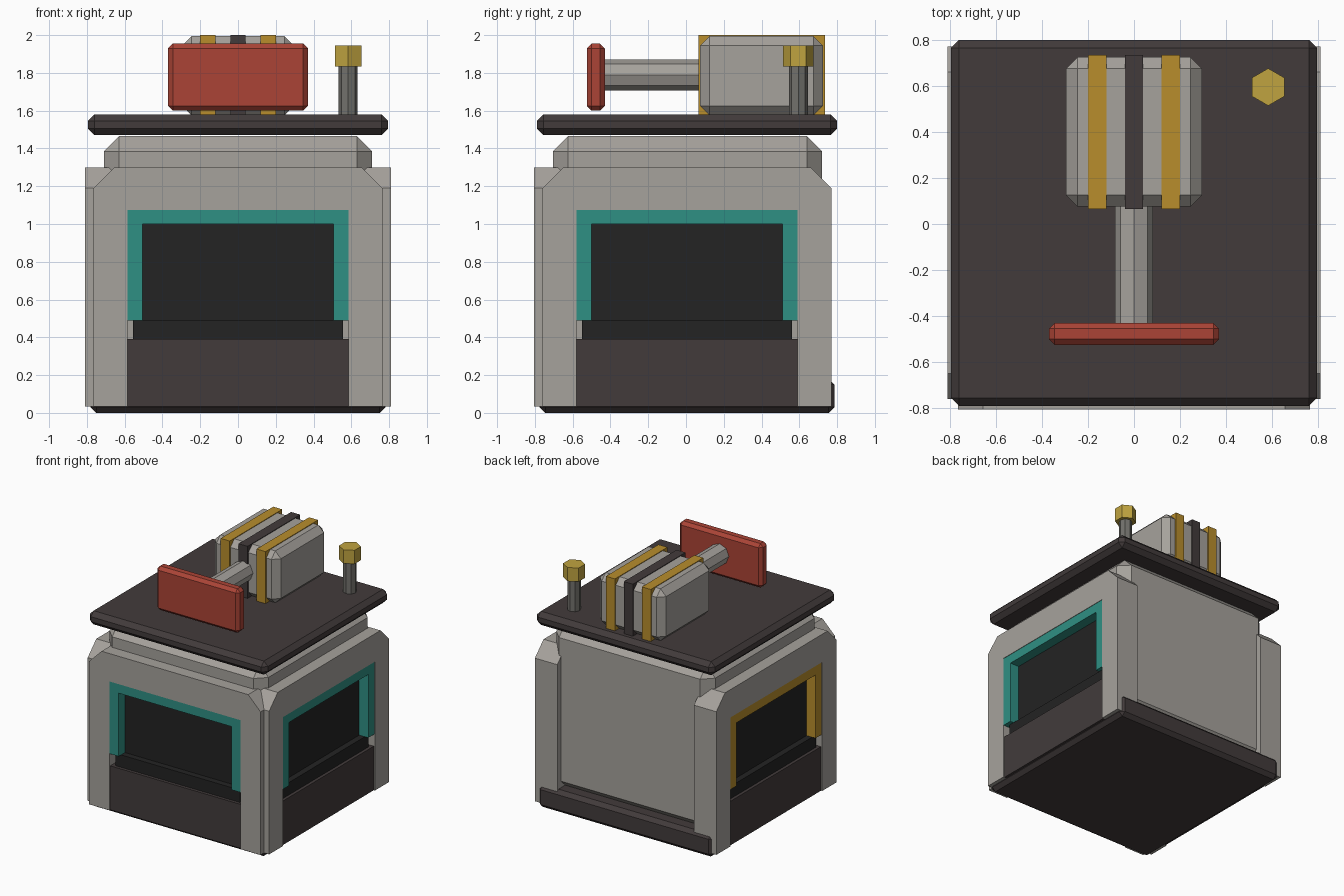
import bpy, bmesh
from math import pi
from mathutils import Matrix, Vector

cube = bpy.data.objects.get("Cube")
if cube:
    bpy.data.objects.remove(cube, do_unlink=True)

YC = 0.005  # shared centre line of the housing


def material(name, code):
    rgb = [int(code[i:i + 2], 16) / 255 for i in (0, 2, 4)]
    col = [c / 12.92 if c < 0.04045 else ((c + 0.055) / 1.055) ** 2.4 for c in rgb] + [1]
    m = bpy.data.materials.new(name)
    m.use_nodes = True
    m.diffuse_color = col
    m.node_tree.nodes["Principled BSDF"].inputs["Base Color"].default_value = col
    return m


GREY = material("warm_grey", "A6A29C")
BROWN = material("dark_brown_grey", "423B3B")
BLACK = material("near_black", "232323")
TEAL = material("teal", "2F9084")
GOLD = material("amber", "B88D2C")
BRASS = material("brass", "C0A440")
RED = material("red", "AB4436")
STEEL = material("dark_steel", "72716C")


def finish(name, bm, mat, turn=0.0):
    bmesh.ops.recalc_face_normals(bm, faces=bm.faces)
    bm.transform(Matrix.Translation((0, YC, 0)) @ Matrix.Rotation(turn, 4, "Z"))
    me = bpy.data.meshes.new(name)
    bm.to_mesh(me)
    bm.free()
    me.materials.append(mat)
    ob = bpy.data.objects.new(name, me)
    bpy.context.collection.objects.link(ob)
    return ob


def box(name, mat, x, y, z, bevel=0.0, turn=0.0):
    """Box between (low, high) pairs, with optional flat chamfers."""
    bm = bmesh.new()
    bmesh.ops.create_cube(bm, size=1)
    for v in bm.verts:
        v.co = Vector([lo + (hi - lo) * (c + 0.5) for (lo, hi), c in zip((x, y, z), v.co)])
    if bevel:
        bmesh.ops.bevel(bm, geom=bm.edges[:], offset=bevel, segments=1, affect="EDGES")
    return finish(name, bm, mat, turn)


def prism(name, mat, sides, radius, start, end, spin=0.0):
    """Regular prism running from start to end."""
    a, b = Vector(start), Vector(end)
    bm = bmesh.new()
    bmesh.ops.create_cone(bm, cap_ends=True, segments=sides, radius1=radius,
                          radius2=radius, depth=(b - a).length)
    aim = (b - a).to_track_quat("Z", "Y").to_matrix().to_4x4()
    bm.transform(Matrix.Translation((a + b) / 2) @ aim @ Matrix.Rotation(spin, 4, "Z"))
    return finish(name, bm, mat)


def arch(name, mat, half_outline, y, turn):
    """Mirrored x-z outline extruded through the y range."""
    bm = bmesh.new()
    outline = half_outline + [(-px, pz) for px, pz in reversed(half_outline)]
    face = bm.faces.new([bm.verts.new((px, y[0], pz)) for px, pz in outline])
    ext = bmesh.ops.extrude_face_region(bm, geom=[face])
    for v in ext["geom"]:
        if isinstance(v, bmesh.types.BMVert):
            v.co.y = y[1]
    return finish(name, bm, mat, turn)


# Housing core, plinth and lid
box("core_body", GREY, (-0.71, 0.71), (-0.71, 0.715), (0.15, 1.465), 0.08)
box("plinth", BROWN, (-0.78, 0.78), (-0.78, 0.78), (0, 0.18), 0.03)
box("lid", BROWN, (-0.795, 0.795), (-0.795, 0.795), (1.47, 1.58), 0.035)

# Three windowed sides; the back stays plain
PANEL = [(0.585, 0.035), (0.765, 0.035), (0.765, 1.19), (0.655, 1.30)]
LINER = [(0.505, 0.49), (0.585, 0.49), (0.585, 1.075)]
for side, turn, trim in (("front", 0, TEAL), ("left", pi / 2, TEAL), ("right", -pi / 2, GOLD)):
    arch(side + "_panel", GREY, [(0.585, 1.075)] + PANEL, (-0.81, -0.61), turn)
    arch(side + "_window_trim", trim, [(0.505, 1.0)] + LINER, (-0.806, -0.70), turn)
    box(side + "_window", BLACK, (-0.51, 0.51), (-0.725, -0.70), (0.45, 1.01), turn=turn)
    box(side + "_sill", BLACK, (-0.555, 0.555), (-0.775, -0.70), (0.38, 0.49), turn=turn)
    box(side + "_lower_plate", BROWN, (-0.585, 0.585), (-0.80, -0.70), (0.035, 0.39), turn=turn)

# Motor block with wrapped bands
box("motor_block", GREY, (-0.295, 0.295), (0.07, 0.72), (1.575, 1.995), 0.05)
for name, mat, x, half in (("right_band", GOLD, -0.16, 0.04), ("middle_band", BROWN, 0, 0.04),
                           ("left_band", GOLD, 0.16, 0.04)):
    box(name, mat, (x - half, x + half), (0.06, 0.73), (1.575, 2.0))

# Ram rod and pusher plate
prism("ram_rod", GREY, 8, 0.082, (0, -0.45, 1.79), (0, 0.1, 1.79))
box("pusher_plate", RED, (-0.37, 0.37), (-0.53, -0.435), (1.6, 1.955), 0.025)

# Corner valve
prism("valve_stem", STEEL, 8, 0.05, (0.583, 0.59, 1.57), (0.583, 0.59, 1.84))
prism("valve_cap", BRASS, 6, 0.081, (0.583, 0.59, 1.835), (0.583, 0.59, 1.945))
